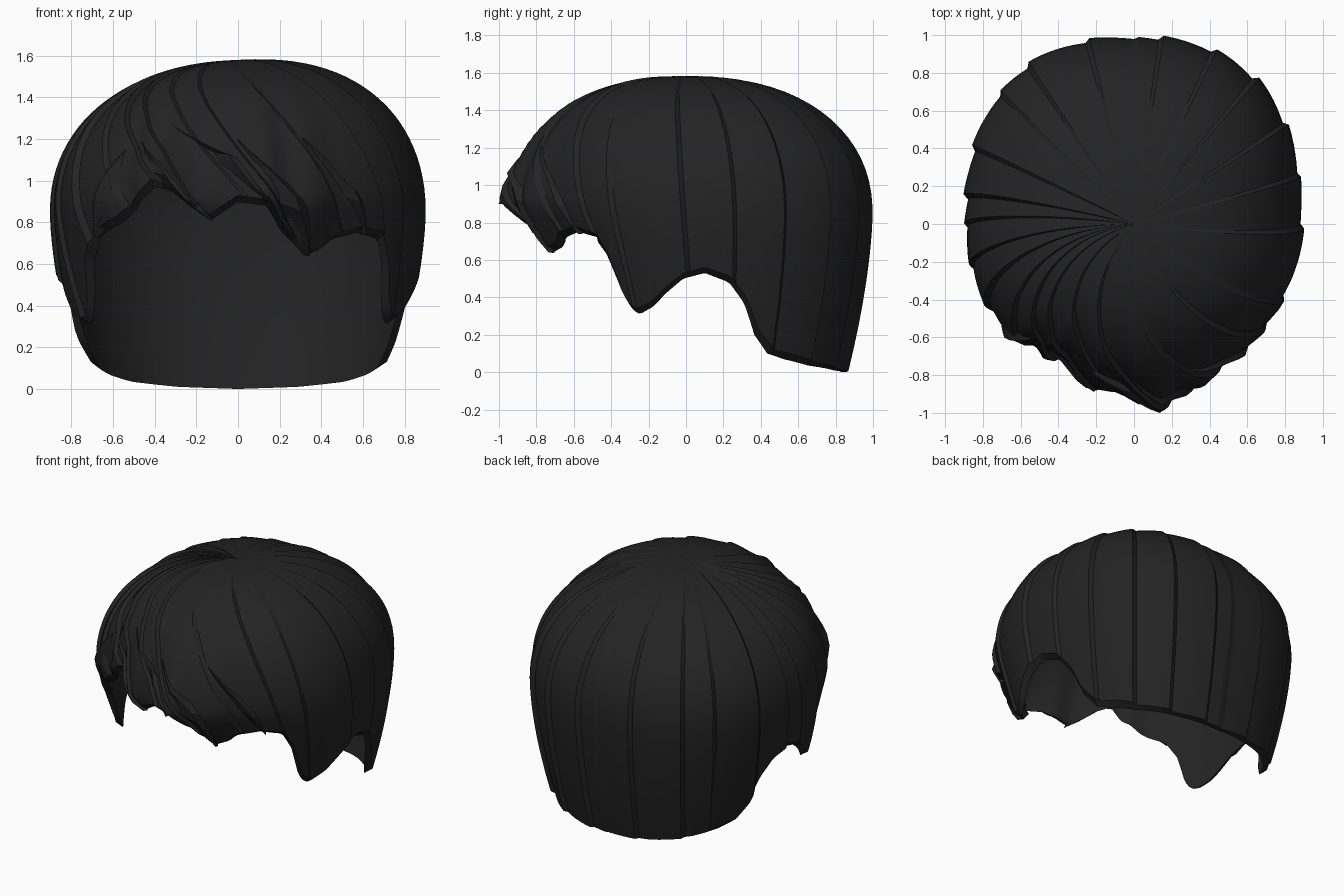
import bpy, bmesh, random
from math import sin, cos, pi, radians, degrees, acos
from mathutils import Vector

cube = bpy.data.objects.get("Cube")
if cube:
    bpy.data.objects.remove(cube)

random.seed(4)
COLS, ROWS = 240, 32
MID, RISE = 0.85, 0.73          # height of widest ring, dome height above it
THICK = 0.045

hair = bpy.data.materials.new("charcoal hair")
hair.use_nodes = True
hair.diffuse_color = (0.017, 0.017, 0.017, 1)
bsdf = hair.node_tree.nodes["Principled BSDF"]
bsdf.inputs["Base Color"].default_value = hair.diffuse_color
bsdf.inputs["Roughness"].default_value = 0.8

# Hem height by angle from the front; side and back are mirrored
SIDE = [(60, .6), (65, .39), (68, .33), (71, .31), (77, .35), (83, .43), (89, .5), (97, .53),
        (106, .48), (112, .37), (117, .2), (123, .1), (130, .07), (142, .035), (160, .01),
        (180, 0)]
FRINGE = [(-54, .73), (-43, .8), (-35, .9), (-30, .98), (-22, .95), (-9, .81), (0, .9),
          (9, .88), (13, .78), (24, .64), (31, .67), (35, .72), (45, .75), (55, .72)]
HEM = [(-a, z) for a, z in reversed(SIDE)] + FRINGE + SIDE
# Outward bumps of the fringe tufts
BUMP = [(-180, 0), (-46, 0), (-38, -.05), (-34, -.02), (-27, -.07), (-13, .03), (-5, .02),
        (8, .13), (15, .04), (23, .06), (33, 0), (180, 0)]


def lerp(table, x):
    for (x0, y0), (x1, y1) in zip(table, table[1:]):
        if x <= x1:
            return y0 + (y1 - y0) * (x - x0) / (x1 - x0)
    return table[-1][1]


def phi_at(z):
    if z > MID:
        return acos(((z - MID) / RISE) ** 1.08)
    return pi / 2 + (MID - z) / RISE


def surface(a, phi, lift=0.0):
    """Point on the hair at angle a (from the front) and sweep phi down from the crown."""
    depth, power = (0.88, 2) if cos(a) > 0 else (0.995, 2.4)
    radius = (abs(sin(a) / 0.895) ** power + abs(cos(a) / depth) ** power) ** (-1 / power)
    radius += lerp(BUMP, degrees(a)) * min(1, phi / 1.5) ** 1.5
    front = max(0, cos(a))
    if phi < pi / 2:
        r, h = sin(phi) ** (0.88 - 0.08 * front), RISE * cos(phi) ** 0.93
    else:
        h = -(phi - pi / 2) * RISE
        r = 1 - (0.13 + 0.05 * sin(a) ** 2) * (-h / MID) ** 1.6
    r *= 1 - 0.55 * front ** 2 * max(0, 0.05 - h)
    d = 1 + lift
    x = sin(a) * radius * r * d
    if h > 0:
        h = h * d + 0.05 * x * cos(phi)      # crown leans slightly to one side
    return Vector((x, -cos(a) * radius * r * d, MID + h))


def finish(name, bm, angle):
    bmesh.ops.recalc_face_normals(bm, faces=bm.faces)
    mesh = bpy.data.meshes.new(name)
    bm.to_mesh(mesh)
    bm.free()
    mesh.materials.append(hair)
    obj = bpy.data.objects.new(name, mesh)
    bpy.context.collection.objects.link(obj)
    bpy.ops.object.select_all(action="DESELECT")
    obj.select_set(True)
    bpy.context.view_layer.objects.active = obj
    bpy.ops.object.shade_smooth_by_angle(angle=radians(angle))


# Overlapping strands of uneven width, each rising to a sharp step
steps = []
while len(steps) < COLS:
    n, height = random.randint(7, 14), random.uniform(0.02, 0.035)
    steps += [height * k / n - 0.015 for k in range(n)]

# Hair cap: outer strands, bevelled rim and a smooth lining in one closed mesh
bm = bmesh.new()
crown, lining = bm.verts.new(surface(0, 0)), bm.verts.new(surface(0, 0, -THICK))
columns = []
for i in range(COLS):
    tip = -pi + 2 * pi * i / COLS
    twist = 1.1 * ((1 + cos(tip)) / 2) ** 3   # strands sweep sideways over the forehead
    hem = lerp(HEM, degrees(tip))
    outer, inner = phi_at(hem + min(0.03, hem * .5)), phi_at(hem)
    column = []
    for j in range(1, ROWS + 1):
        v = j / ROWS
        column.append(surface(tip - twist * (1 - v), outer * v, steps[i] * min(1, 2.2 * v)))
    for j in range(ROWS, 0, -1):
        v = j / ROWS
        column.append(surface(tip - twist * (1 - v), inner * v, -THICK))
    columns.append([bm.verts.new(p) for p in column])
for left, right in zip(columns, columns[1:] + columns[:1]):
    bm.faces.new((crown, left[0], right[0]))
    bm.faces.new((lining, right[-1], left[-1]))
    for j in range(len(left) - 1):
        bm.faces.new((left[j], left[j + 1], right[j + 1], right[j]))
finish("hair_cap", bm, 28)


def lock(name, path, width):
    """Tapered lock with a ridged section that follows the hair surface."""
    bm = bmesh.new()
    rings, count = [], 8
    for k in range(count + 1):
        t = k / count
        s = t * (len(path) - 1)
        i = min(int(s), len(path) - 2)
        a = radians(path[i][0] + (path[i + 1][0] - path[i][0]) * (s - i))
        z = path[i][1] + (path[i + 1][1] - path[i][1]) * (s - i)
        w = width * min(1, 0.05 + 1.6 * t, 0.08 + 2.2 * (1 - t))
        phi = phi_at(z)
        ring = [surface(a - w, phi - w * .4, -.03), surface(a, phi, .035 * w / width),
                surface(a + w, phi + w * .4, -.03), surface(a, phi, -.04)]
        rings.append([bm.verts.new(p) for p in ring])
    for r0, r1 in zip(rings, rings[1:]):
        for j in range(4):
            bm.faces.new((r0[j], r0[j - 1], r1[j - 1], r1[j]))
    bm.faces.new(rings[0])
    bm.faces.new(rings[-1])
    finish(name, bm, 20)


# Fringe locks
lock("fringe_lock_outer_right", [(-40, 1.2), (-47, 1.0), (-54, .73)], .14)
lock("fringe_lock_right", [(-36, 1.2), (-24, 1.02), (-9, .81)], .15)
lock("fringe_lock_middle", [(-26, 1.28), (-3, 1.12), (8, .9)], .14)
lock("fringe_lock_left", [(0, 1.2), (17, .92), (25, .64)], .14)
lock("fringe_lock_outer_left", [(22, 1.2), (38, .95), (47, .74)], .12)
